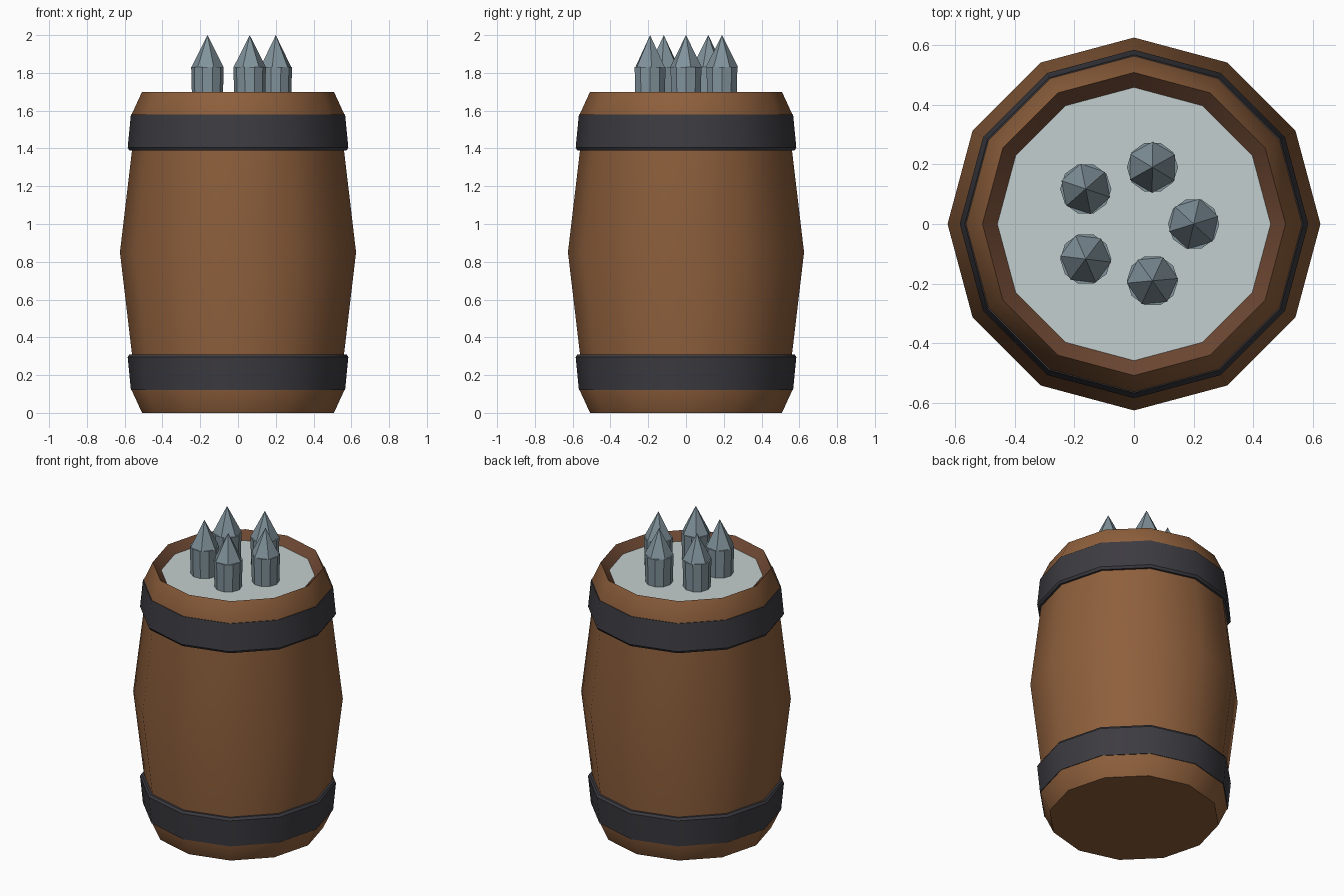
import bpy, bmesh, math

if "Cube" in bpy.data.objects:
    bpy.data.objects.remove(bpy.data.objects["Cube"])


def material(name, rgb):
    m = bpy.data.materials.new(name)
    m.diffuse_color = (*rgb, 1)
    m.use_nodes = True
    m.node_tree.nodes["Principled BSDF"].inputs["Base Color"].default_value = m.diffuse_color
    return m


wood = material("oak wood", (0.27, 0.115, 0.045))
dark = material("dark inner wood", (0.15, 0.062, 0.032))
iron = material("dark iron", (0.046, 0.044, 0.053))
pale = material("pale lid", (0.55, 0.62, 0.62))
steel = material("blue grey steel", (0.22, 0.29, 0.33))


def lathe(name, profile, sides, mat, loop=False, caps=(False, False), smooth=True,
          at=(0, 0), turn=0):
    """Revolve (radius, z) points around z; radius 0 makes an apex."""
    bm = bmesh.new()
    rings = []
    for r, z in profile:
        n = sides if r > 0 else 1
        rings.append([bm.verts.new((r * math.cos(turn + math.tau * i / sides),
                                    r * math.sin(turn + math.tau * i / sides), z))
                      for i in range(n)])
    pairs = list(zip(rings, rings[1:]))
    if loop:
        pairs.append((rings[-1], rings[0]))
    for a, b in pairs:
        for i in range(sides):
            j = (i + 1) % sides
            if len(b) == 1:
                bm.faces.new((a[i], a[j], b[0]))
            else:
                bm.faces.new((a[i], a[j], b[j], b[i]))
    if caps[0]:
        bm.faces.new(rings[0][::-1])
    if caps[1]:
        bm.faces.new(rings[-1])
    me = bpy.data.meshes.new(name)
    bm.to_mesh(me)
    bm.free()
    ob = bpy.data.objects.new(name, me)
    bpy.context.collection.objects.link(ob)
    ob.location = (at[0], at[1], 0)
    me.materials.append(mat)
    bpy.ops.object.select_all(action='DESELECT')
    ob.select_set(True)
    bpy.context.view_layer.objects.active = ob
    if smooth:
        bpy.ops.object.shade_smooth_by_angle(angle=math.radians(35))
    return ob


# Bulging twelve-sided barrel wall with a closed bottom
lathe("barrel_body", [(0.508, 0), (0.563, 0.12), (0.56, 0.3), (0.625, 0.85),
                      (0.56, 1.4), (0.563, 1.58), (0.508, 1.7)], 12, wood, caps=(True, False))

# Inner rim sloping down to the sunken lid
lathe("inner_rim", [(0.508, 1.7), (0.458, 1.65)], 12, dark)
lathe("lid", [(0.458, 1.65)], 12, pale, caps=(False, True), smooth=False)

# Iron hoops, mirrored about the barrel's middle
hoop = [(0.555, 0.12), (0.567, 0.12), (0.584, 0.295), (0.575, 0.31), (0.555, 0.31)]
lathe("lower_hoop", hoop, 12, iron, loop=True)
lathe("upper_hoop", [(r, 1.7 - z) for r, z in reversed(hoop)], 12, iron, loop=True)

# Five pointed shafts standing in a ring
for k in range(5):
    a = math.tau * k / 5
    at = (0.2 * math.cos(a), 0.2 * math.sin(a))
    lathe(f"shaft_{k + 1}", [(0.081, 1.63), (0.086, 1.83)], 10, steel,
          caps=(True, True), at=at, turn=a)
    lathe(f"shaft_tip_{k + 1}", [(0.086, 1.83), (0, 2.0)], 6, steel, smooth=False,
          at=at, turn=a + 0.3)
